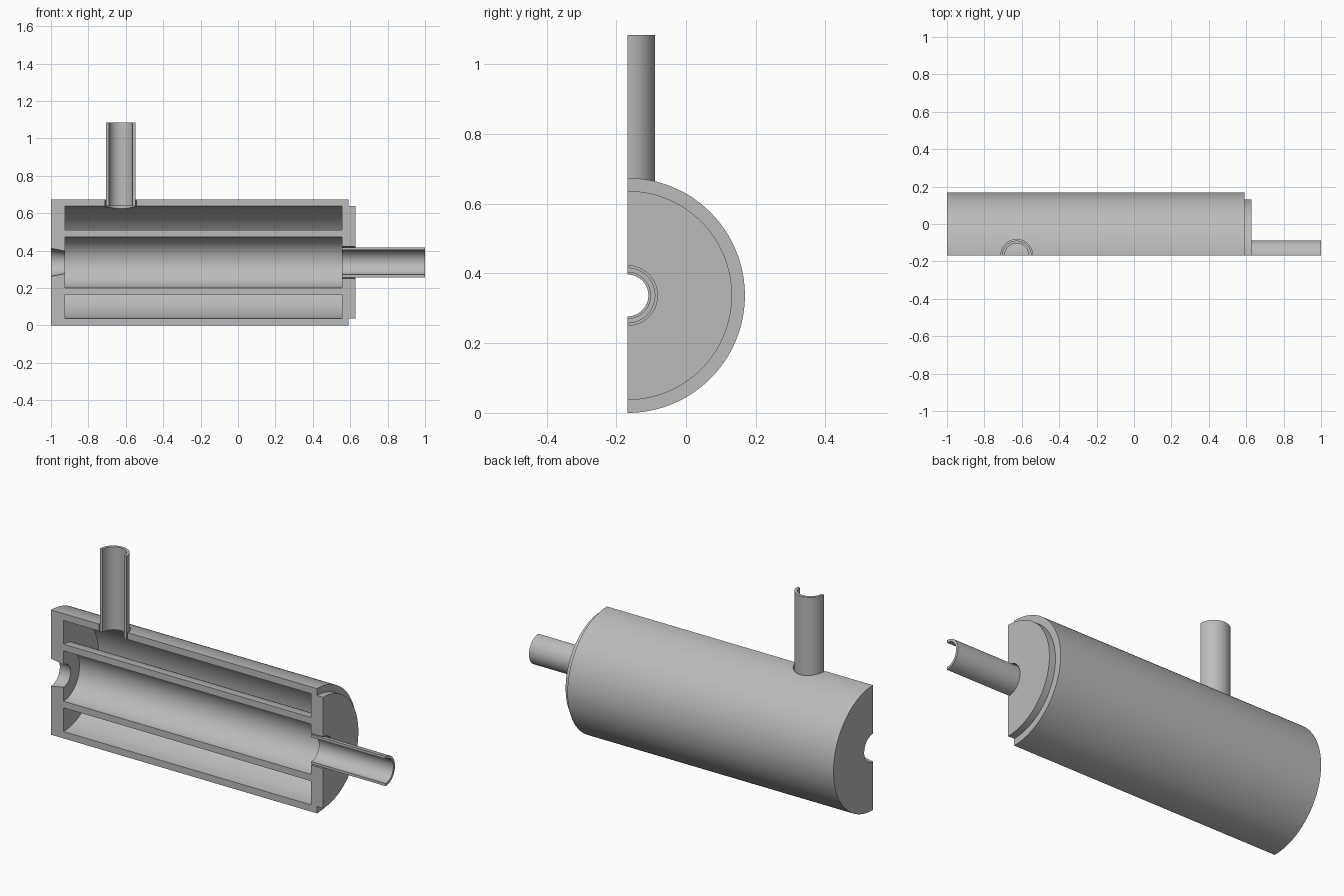
import bpy, bmesh
from math import pi, sin, cos, radians

cube = bpy.data.objects.get("Cube")
if cube:
    bpy.data.objects.remove(cube, do_unlink=True)

CUT_Y = -0.168      # section plane
AXIS_Z = 0.337      # height of the main axis
INLET_X = -0.627
SEGMENTS = 64

gray = bpy.data.materials.new("steel gray")
gray.use_nodes = True
color = (0.5, 0.5, 0.5, 1)
gray.diffuse_color = color
gray.node_tree.nodes["Principled BSDF"].inputs["Base Color"].default_value = color


def along_x(h, r, t):
    return (h, CUT_Y + r * sin(t), AXIS_Z + r * cos(t))


def along_z(h, r, t):
    return (INLET_X + r * cos(t), CUT_Y + r * sin(t), h)


def half_turn(name, profile, place):
    """Revolve a closed (position, radius) profile by 180 degrees and cap the section."""
    bm = bmesh.new()
    rings = [[bm.verts.new(place(h, r, pi * i / SEGMENTS)) for h, r in profile]
             for i in range(SEGMENTS + 1)]
    n = len(profile)
    for a, b in zip(rings, rings[1:]):
        for j in range(n):
            k = (j + 1) % n
            bm.faces.new((a[j], a[k], b[k], b[j]))
    bm.faces.new(rings[0])
    bm.faces.new(rings[-1])
    bmesh.ops.recalc_face_normals(bm, faces=bm.faces)
    mesh = bpy.data.meshes.new(name)
    bm.to_mesh(mesh)
    bm.free()
    mesh.materials.append(gray)
    obj = bpy.data.objects.new(name, mesh)
    bpy.context.collection.objects.link(obj)
    return obj


def tube(name, start, end, inner, outer, place):
    return half_turn(name, [(start, inner), (start, outer), (end, outer), (end, inner)], place)


# Housing: outer shell, end wall with tapered hole, and inner sleeve
housing = half_turn("housing", [
    (-1, 0.075), (-1, 0.337), (0.59, 0.337), (0.59, 0.3), (-0.925, 0.3),
    (-0.925, 0.172), (0.455, 0.172), (0.455, 0.136), (-0.925, 0.136), (-0.925, 0.06)], along_x)

# End cap with a collar that continues the sleeve
end_cap = half_turn("end_cap", [
    (0.627, 0.086), (0.627, 0.3), (0.555, 0.3), (0.555, 0.172),
    (0.455, 0.172), (0.455, 0.136), (0.555, 0.136), (0.555, 0.086)], along_x)

# Pipes
outlet_pipe = tube("outlet_pipe", 0.555, 1, 0.066, 0.08, along_x)
inlet_pipe = tube("inlet_pipe", 0.637, 1.085, 0.064, 0.079, along_z)

# Clearance hole for the inlet pipe
bpy.ops.mesh.primitive_cylinder_add(vertices=SEGMENTS, radius=0.085, depth=0.2,
                                    location=(INLET_X, CUT_Y, 0.66))
cutter = bpy.context.object
cutter.name = "inlet_hole_cutter"
cutter.hide_render = True
hole = housing.modifiers.new("inlet hole", 'BOOLEAN')
hole.operation = 'DIFFERENCE'
hole.solver = 'EXACT'
hole.object = cutter
bpy.context.view_layer.objects.active = housing
bpy.ops.object.modifier_apply(modifier=hole.name)
bpy.data.objects.remove(cutter, do_unlink=True)

# Smooth round surfaces, crisp edges
bpy.ops.object.select_all(action='DESELECT')
for obj in (housing, end_cap, outlet_pipe, inlet_pipe):
    obj.select_set(True)
bpy.context.view_layer.objects.active = housing
bpy.ops.object.shade_smooth_by_angle(angle=radians(30))
